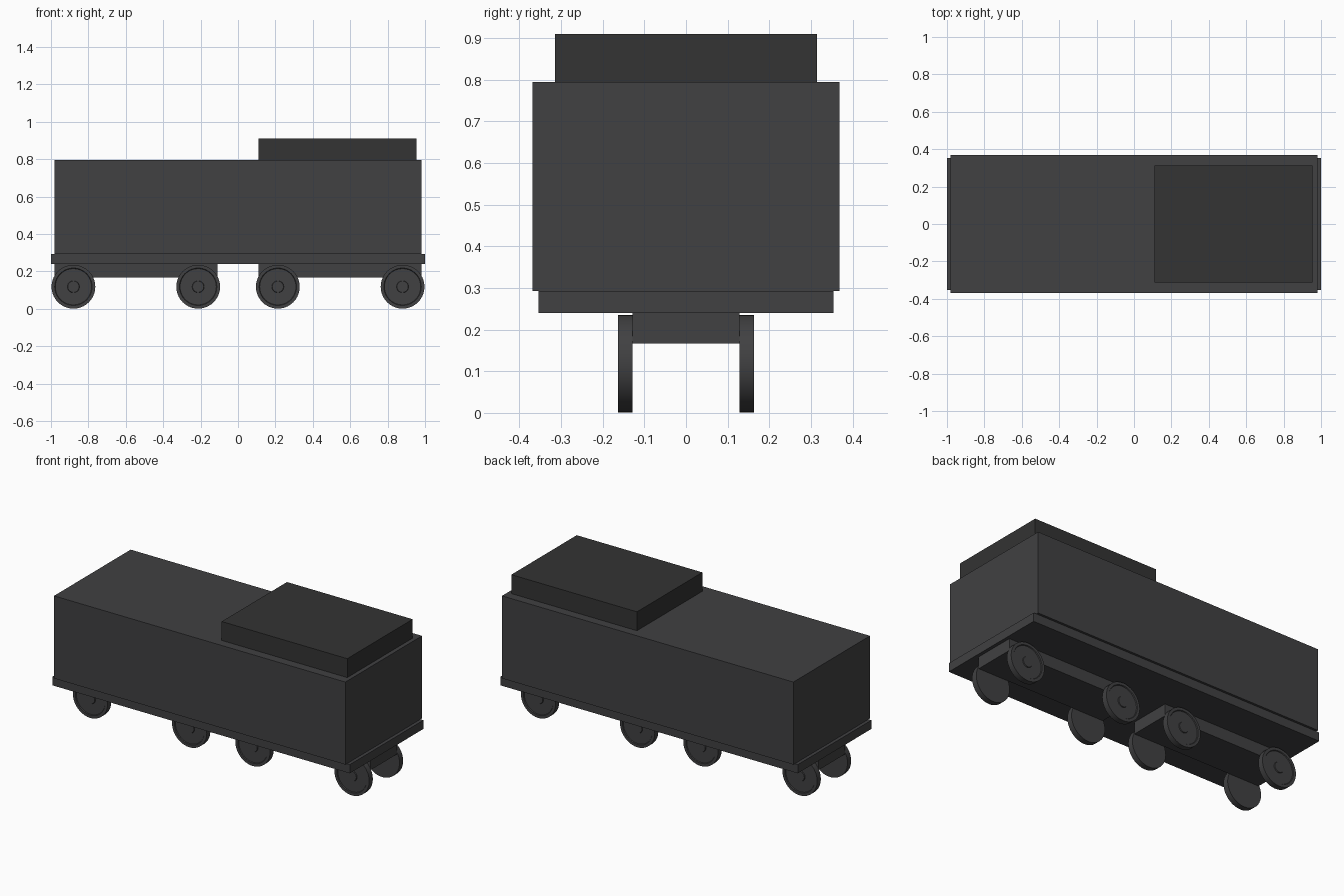
import bpy, bmesh
from math import pi, radians
from mathutils import Vector

if "Cube" in bpy.data.objects:
    bpy.data.objects.remove(bpy.data.objects["Cube"])


def material(name, r, g, b):
    m = bpy.data.materials.new(name)
    m.diffuse_color = (r, g, b, 1)
    m.use_nodes = True
    m.node_tree.nodes["Principled BSDF"].inputs["Base Color"].default_value = m.diffuse_color
    return m


DARK = material("dark_grey", 0.052, 0.052, 0.054)
ROOF = material("roof_grey", 0.033, 0.033, 0.033)


def finish(name, bm, mat):
    bmesh.ops.recalc_face_normals(bm, faces=bm.faces)
    me = bpy.data.meshes.new(name)
    bm.to_mesh(me)
    bm.free()
    me.materials.append(mat)
    ob = bpy.data.objects.new(name, me)
    bpy.context.collection.objects.link(ob)
    return ob


def box(name, x0, x1, half_y, z0, z1, mat=DARK):
    bm = bmesh.new()
    bmesh.ops.create_cube(bm, size=1)
    for v in bm.verts:
        v.co = ((x0 + x1) / 2 + v.co.x * (x1 - x0), v.co.y * 2 * half_y,
                (z0 + z1) / 2 + v.co.z * (z1 - z0))
    return finish(name, bm, mat)


def wheel(name, x, side):
    # Lathe profile (radius, distance from centre line): rim, shallow recess, hub
    profile = [(0, .128), (.117, .128), (.117, .163), (.1, .163), (.097, .158),
               (.032, .158), (.03, .163), (0, .163)]
    bm = bmesh.new()
    vs = [bm.verts.new((r, side * d, 0)) for r, d in profile]
    es = [bm.edges.new(p) for p in zip(vs, vs[1:])]
    bmesh.ops.spin(bm, geom=vs + es, cent=(0, 0, 0), axis=(0, 1, 0),
                   angle=2 * pi, steps=40, use_duplicate=False)
    bmesh.ops.remove_doubles(bm, verts=bm.verts, dist=1e-5)
    bmesh.ops.translate(bm, verts=bm.verts, vec=Vector((x, 0, .118)))
    ob = finish(name, bm, DARK)
    bpy.ops.object.select_all(action='DESELECT')
    ob.select_set(True)
    bpy.context.view_layer.objects.active = ob
    bpy.ops.object.shade_smooth_by_angle(angle=radians(30))


# Wagon body, chassis plate and raised roof section
box("body", -.98, .98, .368, .293, .795)
box("chassis", -1, 1, .354, .24, .293)
box("raised_roof", .11, .955, .314, .795, .91, ROOF)

# Two bogies, each with four wheels
for end, s in (("rear", -1), ("front", 1)):
    a, b = sorted((s * .11, s * .98))
    box(end + "_bogie", a, b, .128, .167, .24)
    for pos, x in (("inner", .213), ("outer", .88)):
        for hand, side in (("right", -1), ("left", 1)):
            wheel(f"{end}_{pos}_{hand}_wheel", s * x, side)
